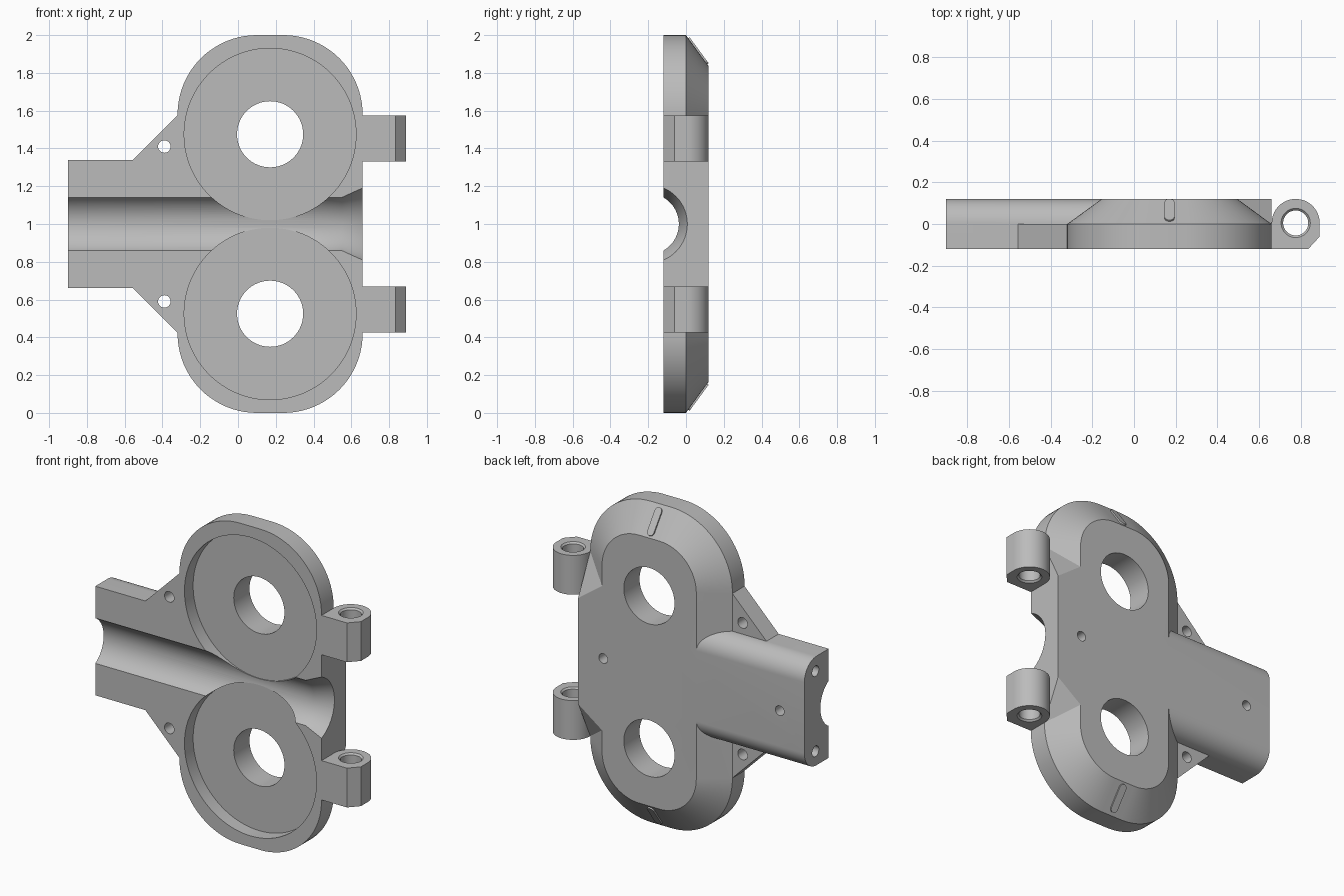
import bpy, bmesh
from math import cos, sin, pi, radians
from mathutils import Vector

cube = bpy.data.objects.get("Cube")
if cube:
    bpy.data.objects.remove(cube, do_unlink=True)

grey = bpy.data.materials.new("light grey plastic")
grey.use_nodes = True
grey.diffuse_color = (0.5, 0.5, 0.5, 1)
grey.node_tree.nodes["Principled BSDF"].inputs["Base Color"].default_value = grey.diffuse_color

FRONT, MID, BACK = -0.12, 0.0, 0.12
HUB_X, HUB_Z = 0.17, 0.475      # wheel centre, height measured from z = 1
SIDES = (1, -1)


def make(name, bm):
    bmesh.ops.recalc_face_normals(bm, faces=bm.faces)
    mesh = bpy.data.meshes.new(name)
    bm.to_mesh(mesh)
    bm.free()
    mesh.materials.append(grey)
    ob = bpy.data.objects.new(name, mesh)
    bpy.context.collection.objects.link(ob)
    return ob


def loft(name, rings):
    """Skin closed rings of equal length and cap both ends."""
    bm = bmesh.new()
    rows = [[bm.verts.new(p) for p in ring] for ring in rings]
    n = len(rows[0])
    for a, b in zip(rows, rows[1:]):
        for i in range(n):
            j = (i + 1) % n
            bm.faces.new((a[i], a[j], b[j], b[i]))
    bm.faces.new(rows[0])
    bm.faces.new(rows[-1])
    return make(name, bm)


def arc(cx, cy, r, start, end, steps):
    return [(cx + r * cos(radians(start + (end - start) * i / steps)),
             cy + r * sin(radians(start + (end - start) * i / steps)))
            for i in range(steps + 1)]


def rod(name, *stations, n=64):
    """Round bar through (point, radius) stations along one straight axis."""
    axis = (Vector(stations[-1][0]) - Vector(stations[0][0])).normalized()
    u = axis.orthogonal().normalized()
    v = axis.cross(u)
    return loft(name, [[Vector(p) + r * (cos(2 * pi * i / n) * u + sin(2 * pi * i / n) * v)
                        for i in range(n)] for p, r in stations])


def combine(ob, other, operation):
    mod = ob.modifiers.new(operation, "BOOLEAN")
    mod.operation, mod.solver, mod.object = operation, "EXACT", other
    bpy.context.view_layer.objects.active = ob
    bpy.ops.object.modifier_apply(modifier=mod.name)
    bpy.data.objects.remove(other, do_unlink=True)


def outline(inset, y):
    """Rounded body outline in the xz plane."""
    r = 0.42 - inset
    pts = []
    for i, (x, z) in enumerate(((0.24, 1.58), (0.10, 1.58), (0.10, 0.42), (0.24, 0.42))):
        pts += arc(x, z, r, 90 * i, 90 * i + 90, 20)
    return [(x, y, z) for x, z in pts]


# Main housing with bevelled back
body = loft("housing", [outline(0, FRONT), outline(0, MID), outline(0.165, BACK)])

# Barrel arm with rounded back edges
section = ([(FRONT, 0.66)] + arc(0, 0.78, 0.12, -90, 0, 14)
           + arc(0, 1.22, 0.12, 0, 90, 14) + [(FRONT, 1.34)])
combine(body, loft("arm", [[(x, y, z) for y, z in section] for x in (-0.9, 0.0)]), "UNION")

# Full-depth block on the hinge side, with sloping ends
bm = bmesh.new()
for s in SIDES:
    for x, y, z in ((0.66, BACK, 0.33), (0.495, BACK, 0.45), (0.4, BACK, 0.45),
                    (0.66, MID, 0.575), (0.4, MID, 0.575),
                    (0.66, -0.05, 0.575), (0.4, -0.05, 0.575)):
        bm.verts.new((x, y, 1 + s * z))
bmesh.ops.convex_hull(bm, input=bm.verts)
combine(body, make("hinge_block", bm), "UNION")

# Thin triangular gussets beside the arm
for s in SIDES:
    tri = ((-0.555, 0.34), (-0.32, 0.575), (-0.2, 0.575), (-0.2, 0.3), (-0.555, 0.3))
    combine(body, loft("gusset", [[(x, y, 1 + s * z) for x, z in tri]
                                  for y in (FRONT, MID)]), "UNION")

# Flared barrel groove
combine(body, rod("groove_cutter", ((-1, -0.2, 1), 0.162), ((0.55, -0.2, 1), 0.162),
                  ((0.66, -0.2, 1), 0.207), ((0.72, -0.2, 1), 0.232), n=96), "DIFFERENCE")

for s in SIDES:
    z = 1 + s * HUB_Z
    # Round pocket, axle hole, gusset hole and arm end hole
    for p, q, r, n in (((HUB_X, -0.3, z), (HUB_X, -0.035, z), 0.455, 128),
                       ((HUB_X, -0.3, z), (HUB_X, 0.3, z), 0.175, 64),
                       ((-0.39, -0.3, 1 + s * 0.41), (-0.39, 0.3, 1 + s * 0.41), 0.033, 32),
                       ((-1, 0.01, 1 + s * 0.25), (-0.7, 0.01, 1 + s * 0.25), 0.033, 32)):
        combine(body, rod("cutter", (p, r), (q, r), n=n), "DIFFERENCE")

# Blind screw holes in the back
for x in (0.487, -0.73):
    combine(body, rod("cutter", ((x, 0.2, 1), 0.03), ((x, 0.02, 1), 0.03), n=32), "DIFFERENCE")

parts = [body]
for s, label in zip(SIDES, ("upper", "lower")):
    # Hinge lug with countersunk pin hole
    profile = arc(0.775, 0.005, 0.115, 0, 180, 32) + [
        (0.66, FRONT), (0.835, FRONT), (0.89, -0.06)]
    lo, hi = sorted((1 + s * 0.33, 1 + s * 0.575))
    lug = loft(label + "_hinge_lug", [[(x, y, z) for x, y in profile] for z in (lo, hi)])
    c = (0.775, 0.005)
    combine(lug, rod("pin_cutter", ((*c, lo - 0.02), 0.09), ((*c, lo + 0.01), 0.06),
                     ((*c, hi - 0.01), 0.06), ((*c, hi + 0.02), 0.09)), "DIFFERENCE")
    # Raised marker bar on the bevel
    start, end = Vector((HUB_X, 0.012, 1 + s * 0.983)), Vector((HUB_X, 0.113, 1 + s * 0.845))
    along = (end - start).normalized()
    out = Vector((0, abs(along.z), s * along.y))
    half = (end - start).length / 2 - 0.023
    pill = arc(0, half, 0.023, 0, 180, 12) + arc(0, -half, 0.023, 180, 360, 12)
    mark = loft(label + "_marker", [[(start + end) / 2 + Vector((u, 0, 0)) + along * v + out * h
                                     for u, v in pill] for h in (-0.01, 0.009)])
    parts += [lug, mark]

for ob in parts:
    bpy.ops.object.select_all(action="DESELECT")
    ob.select_set(True)
    bpy.context.view_layer.objects.active = ob
    bpy.ops.object.shade_smooth_by_angle(angle=radians(25))
